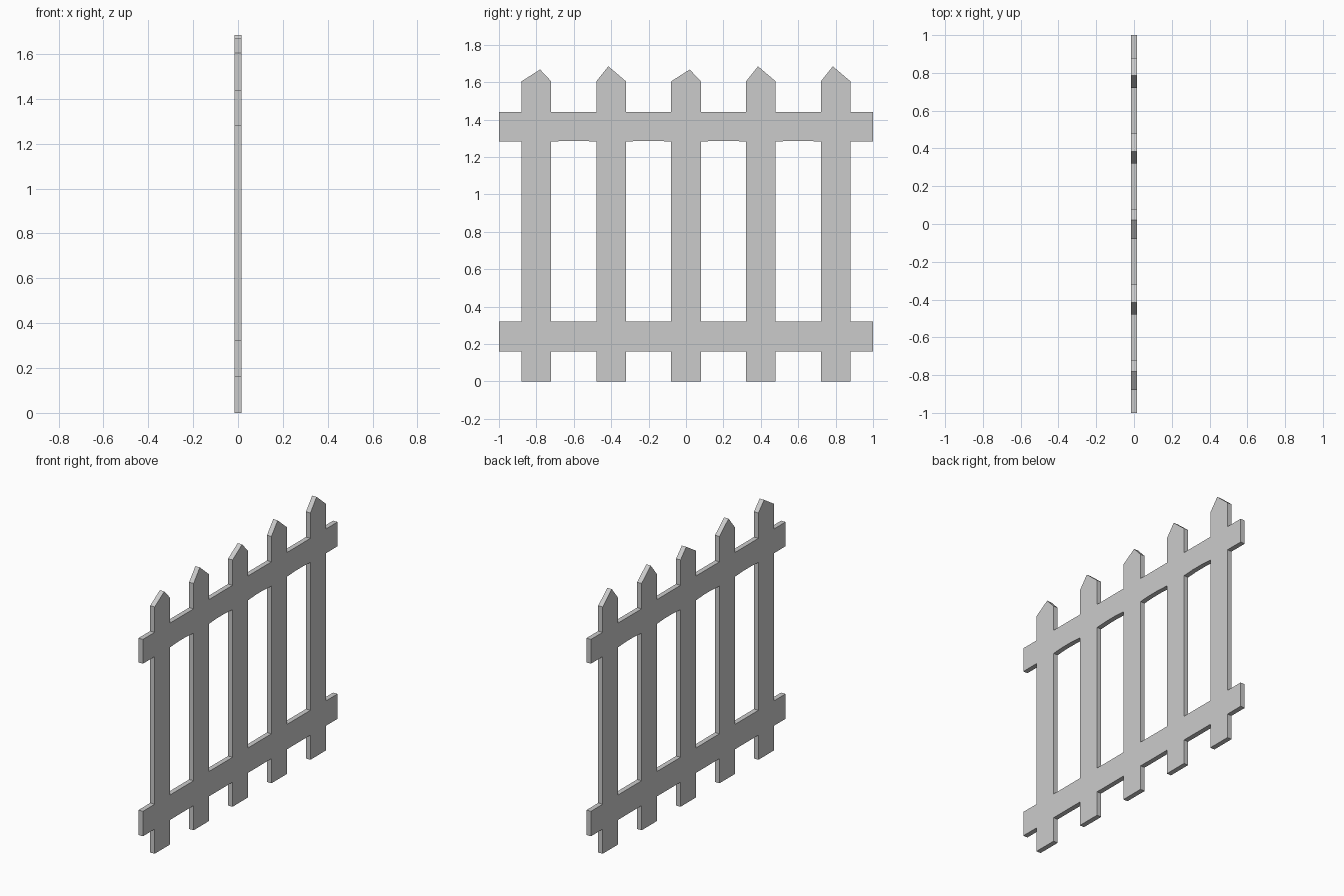
import bpy, bmesh
from mathutils import Vector

if "Cube" in bpy.data.objects:
    bpy.data.objects.remove(bpy.data.objects["Cube"])

HALF_T = 0.016            # half thickness of the slab
HALF_W = 0.079            # half width of a picket
LEVELS = [0, 0.16, 0.322, 1.282, 1.44, 1.605]
PICKETS = [(-0.8, -0.78, 1.668), (-0.4, -0.415, 1.685), (0, 0.02, 1.668),
           (0.4, 0.385, 1.685), (0.8, 0.785, 1.685)]   # centre, tip y, tip z

bm = bmesh.new()


def face(points):
    return bm.faces.new([bm.verts.new((-HALF_T, y, z)) for y, z in points])


# pickets with crooked pointed tips
for c, tip_y, tip_z in PICKETS:
    l, r = c - HALF_W, c + HALF_W
    for z0, z1 in zip(LEVELS, LEVELS[1:]):
        face([(l, z0), (r, z0), (r, z1), (l, z1)])
    face([(l, LEVELS[-1]), (r, LEVELS[-1]), (tip_y, tip_z)])

# rail sections between the pickets and at both ends
edges = [-1] + [c + s * HALF_W for c, _, _ in PICKETS for s in (-1, 1)] + [1]
for l, r in zip(edges[::2], edges[1::2]):
    for z0, z1, rise in ((LEVELS[1], LEVELS[2], 0), (LEVELS[3], LEVELS[4], 0.005)):
        pts = [(l, z0), (r, z0), (r, z1), (l, z1)]
        if rise and r - l > 0.2:      # slight worn hollow under the top rail
            pts[1:1] = [(l + 0.08, z0 + rise), (r - 0.08, z0 + rise)]
        face(pts)

# weld everything into one panel and give it thickness
bmesh.ops.remove_doubles(bm, verts=bm.verts, dist=0.0005)
ext = bmesh.ops.extrude_face_region(bm, geom=bm.faces[:], use_keep_orig=True)
verts = [g for g in ext["geom"] if isinstance(g, bmesh.types.BMVert)]
bmesh.ops.translate(bm, verts=verts, vec=Vector((2 * HALF_T, 0, 0)))
bmesh.ops.recalc_face_normals(bm, faces=bm.faces)

mesh = bpy.data.meshes.new("picket_fence_panel")
bm.to_mesh(mesh)
bm.free()
bpy.context.collection.objects.link(bpy.data.objects.new("picket_fence_panel", mesh))
